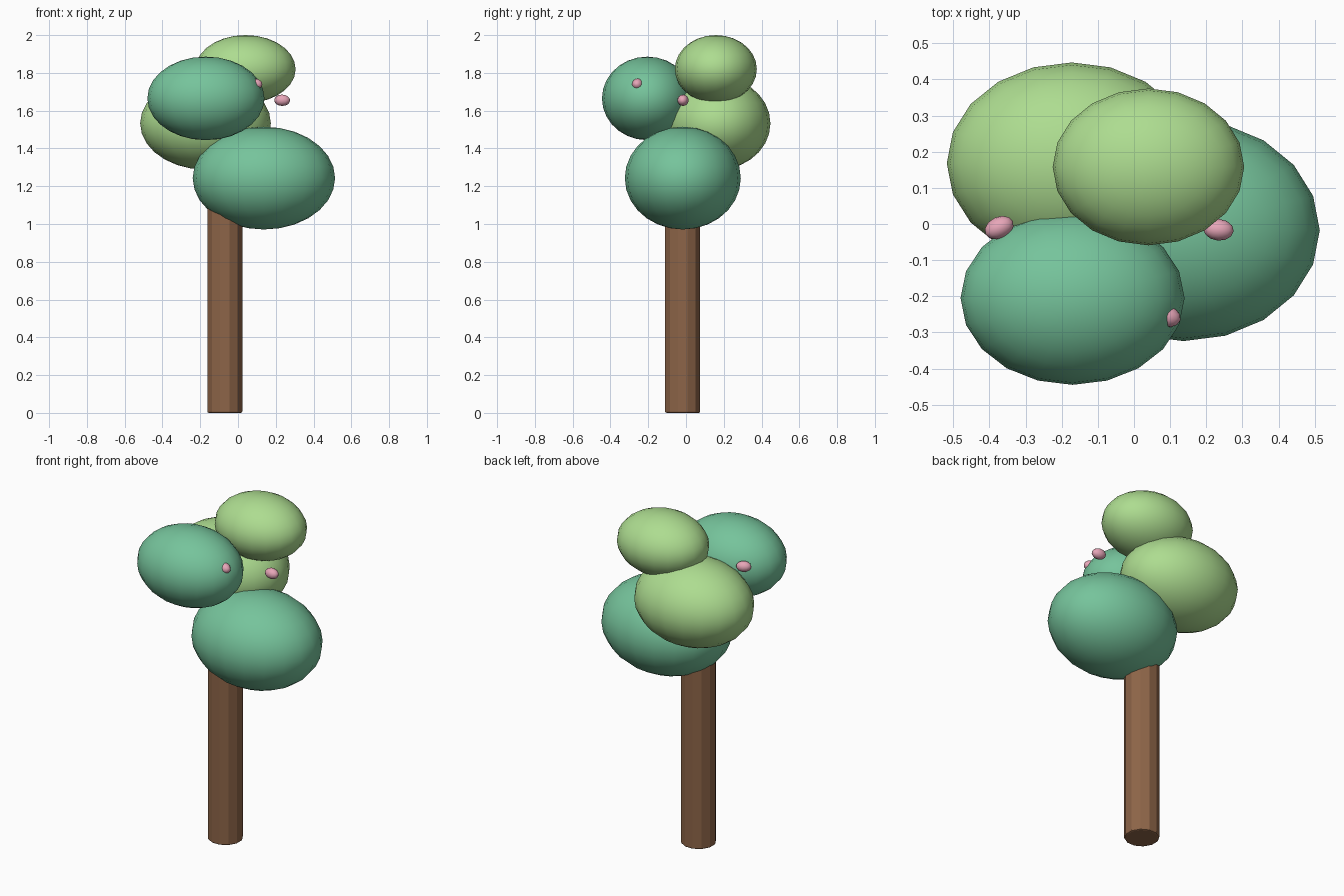
import bpy
from math import radians

if "Cube" in bpy.data.objects:
    bpy.data.objects.remove(bpy.data.objects["Cube"])


def material(name, rgb):
    m = bpy.data.materials.new(name)
    m.diffuse_color = (*rgb, 1)
    m.use_nodes = True
    m.node_tree.nodes["Principled BSDF"].inputs["Base Color"].default_value = m.diffuse_color
    return m


BARK = material("bark", (0.27, 0.13, 0.065))
DARK = material("dark_leaf", (0.18, 0.55, 0.33))
LIGHT = material("light_leaf", (0.42, 0.72, 0.28))
PINK = material("blossom_pink", (0.80, 0.38, 0.48))


def blob(name, centre, radii, mat, segments=20, rings=14, turn=(0, 0, 0)):
    """Smooth ellipsoid with the given centre and half sizes."""
    bpy.ops.mesh.primitive_uv_sphere_add(
        segments=segments, ring_count=rings, radius=1, location=centre,
        rotation=[radians(a) for a in turn])
    ob = bpy.context.object
    ob.name = name
    ob.scale = radii
    ob.data.materials.append(mat)
    bpy.ops.object.shade_smooth()
    return ob


# Trunk: straight faceted post with a tiny softened rim, top hidden in leaves
height = 1.25
bpy.ops.mesh.primitive_cylinder_add(
    vertices=12, radius=0.096, depth=height,
    location=(-0.07, -0.018, height / 2), rotation=(0, 0, radians(15)))
trunk = bpy.context.object
trunk.name = "trunk"
trunk.data.materials.append(BARK)
bevel = trunk.modifiers.new("rim", 'BEVEL')
bevel.width = 0.008
bevel.segments = 2
bevel.limit_method = 'ANGLE'
bevel.angle_limit = radians(60)

# Leaf clumps
blob("leaves_lower", (0.137, -0.017, 1.243), (0.377, 0.307, 0.272), DARK)
blob("leaves_front", (-0.170, -0.205, 1.665), (0.310, 0.240, 0.221), DARK)
blob("leaves_back", (-0.172, 0.168, 1.533), (0.346, 0.279, 0.245), LIGHT)
blob("leaves_top", (0.040, 0.158, 1.820), (0.265, 0.217, 0.180), LIGHT)

# Blossoms
for name, centre, turn in (
        ("blossom_right", (0.234, -0.016, 1.655), -5),
        ("blossom_front", (0.088, -0.255, 1.740), -15),
        ("blossom_left", (-0.373, -0.010, 1.724), 25)):
    blob(name, centre, (0.042, 0.030, 0.030), PINK, 12, 8, (0, 0, turn))
